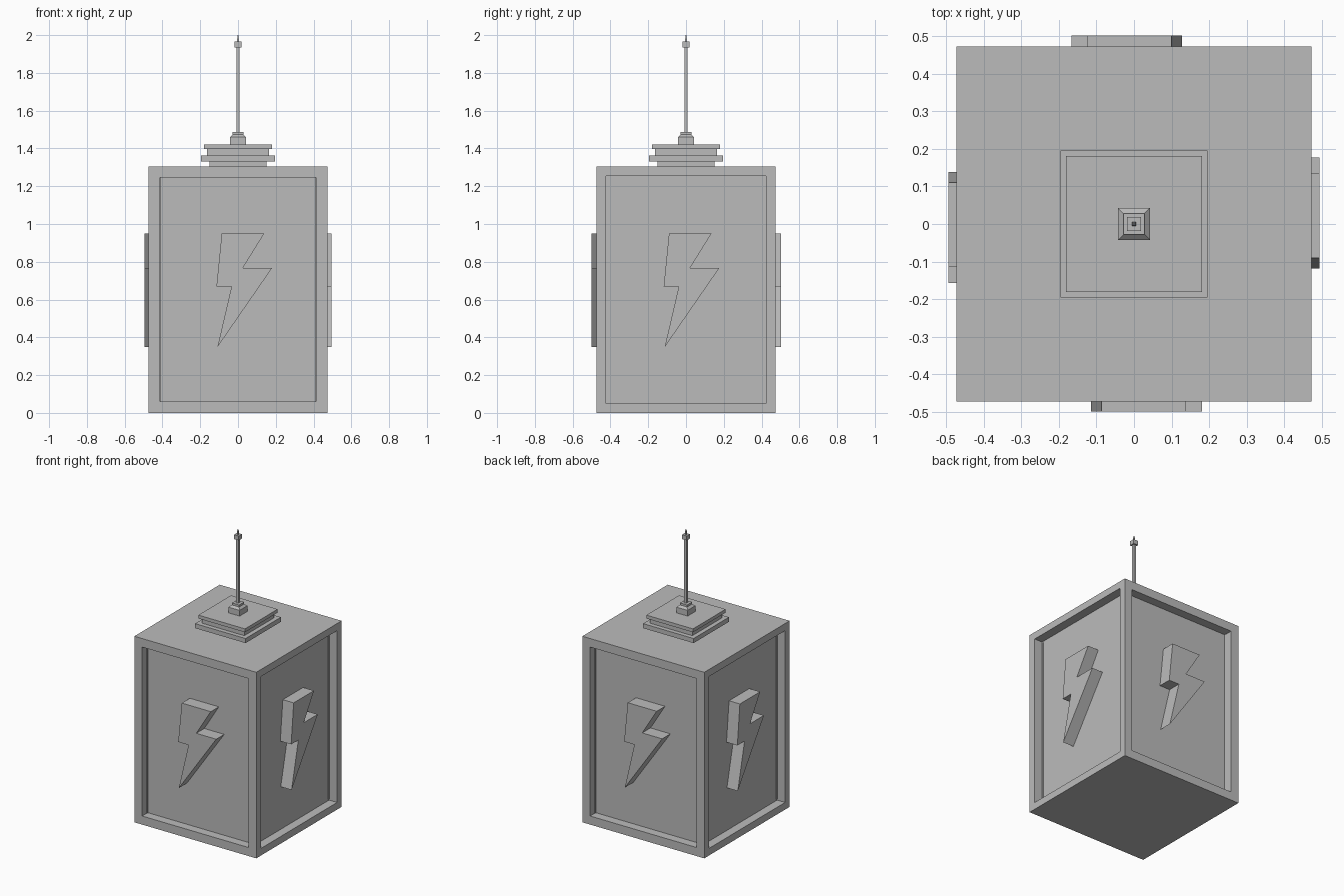
import bpy, bmesh
from math import pi, sqrt
from mathutils import Matrix, Vector

cube = bpy.data.objects.get("Cube")
if cube:
    bpy.data.objects.remove(cube, do_unlink=True)

grey = bpy.data.materials.new("plain_grey")
grey.use_nodes = True
grey.diffuse_color = (0.5, 0.5, 0.5, 1)
grey.node_tree.nodes["Principled BSDF"].inputs["Base Color"].default_value = (0.5, 0.5, 0.5, 1)


def finish(name, bm):
    """Turn a bmesh into a flat-shaded grey object."""
    bmesh.ops.recalc_face_normals(bm, faces=bm.faces[:])
    mesh = bpy.data.meshes.new(name)
    bm.to_mesh(mesh)
    bm.free()
    mesh.materials.append(grey)
    obj = bpy.data.objects.new(name, mesh)
    bpy.context.collection.objects.link(obj)
    return obj


def square_tier(name, z0, z1, half0, half1=None):
    """Square block or square frustum centred on the vertical axis."""
    half1 = half0 if half1 is None else half1
    bm = bmesh.new()
    place = Matrix.Translation((0, 0, (z0 + z1) / 2)) @ Matrix.Rotation(pi / 4, 4, 'Z')
    bmesh.ops.create_cone(bm, cap_ends=True, segments=4, radius1=half0 * sqrt(2),
                          radius2=half1 * sqrt(2), depth=z1 - z0, matrix=place)
    return finish(name, bm)


# Housing: a box with a recessed panel on each of its four sides
HALF, HEIGHT, RECESS = 0.473, 1.305, 0.062
bm = bmesh.new()
bmesh.ops.create_cube(bm, size=1, matrix=Matrix.Translation((0, 0, HEIGHT / 2))
                      @ Matrix.Diagonal((2 * HALF, 2 * HALF, HEIGHT, 1)))
bm.normal_update()
for face in [f for f in bm.faces if abs(f.normal.z) < 0.5]:
    normal = face.normal.copy()
    rim = 0.06 if abs(normal.y) > 0.5 else 0.05
    bmesh.ops.inset_individual(bm, faces=[face], thickness=rim, use_even_offset=True)
    panel = bmesh.ops.extrude_discrete_faces(bm, faces=[face])["faces"][0]
    bmesh.ops.translate(bm, verts=panel.verts[:], vec=-normal * RECESS)
finish("housing", bm)

# Raised lightning bolts, one per panel
BOLT = [(-0.09, 0.95), (0.135, 0.95), (0.022, 0.768), (0.177, 0.768),
        (-0.113, 0.348), (-0.038, 0.67), (-0.118, 0.67)]
sides = [("front", 0.004, 0.5), ("left", 0.0, 0.495),
         ("back", -0.01, 0.503), ("right", -0.02, 0.495)]
for turn, (side, shift, reach) in enumerate(sides):
    bm = bmesh.new()
    outline = bm.faces.new([bm.verts.new((u + shift, -reach, z)) for u, z in BOLT])
    grown = bmesh.ops.extrude_face_region(bm, geom=[outline], use_keep_orig=True)["geom"]
    inner = [g for g in grown if isinstance(g, bmesh.types.BMVert)]
    bmesh.ops.translate(bm, verts=inner, vec=Vector((0, reach - HALF + RECESS + 0.01, 0)))
    bmesh.ops.rotate(bm, verts=bm.verts[:], cent=(0, 0, 0),
                     matrix=Matrix.Rotation(turn * pi / 2, 3, 'Z'))
    finish(side + "_bolt", bm)

# Stepped roof plates
square_tier("roof_base", 1.30, 1.33, 0.15)
square_tier("roof_wide_plate", 1.33, 1.362, 0.196)
square_tier("roof_middle_plate", 1.362, 1.396, 0.165)
square_tier("roof_upper_plate", 1.396, 1.42, 0.181)

# Mast with its foot, cap and tip
square_tier("mast_foot", 1.42, 1.46, 0.043)
square_tier("mast_foot_slope", 1.46, 1.474, 0.043, 0.028)
square_tier("mast_collar", 1.474, 1.488, 0.028)
square_tier("mast", 1.488, 1.94, 0.009)
square_tier("mast_cap", 1.934, 1.965, 0.018)
square_tier("mast_tip", 1.965, 2.0, 0.005, 0.003)
